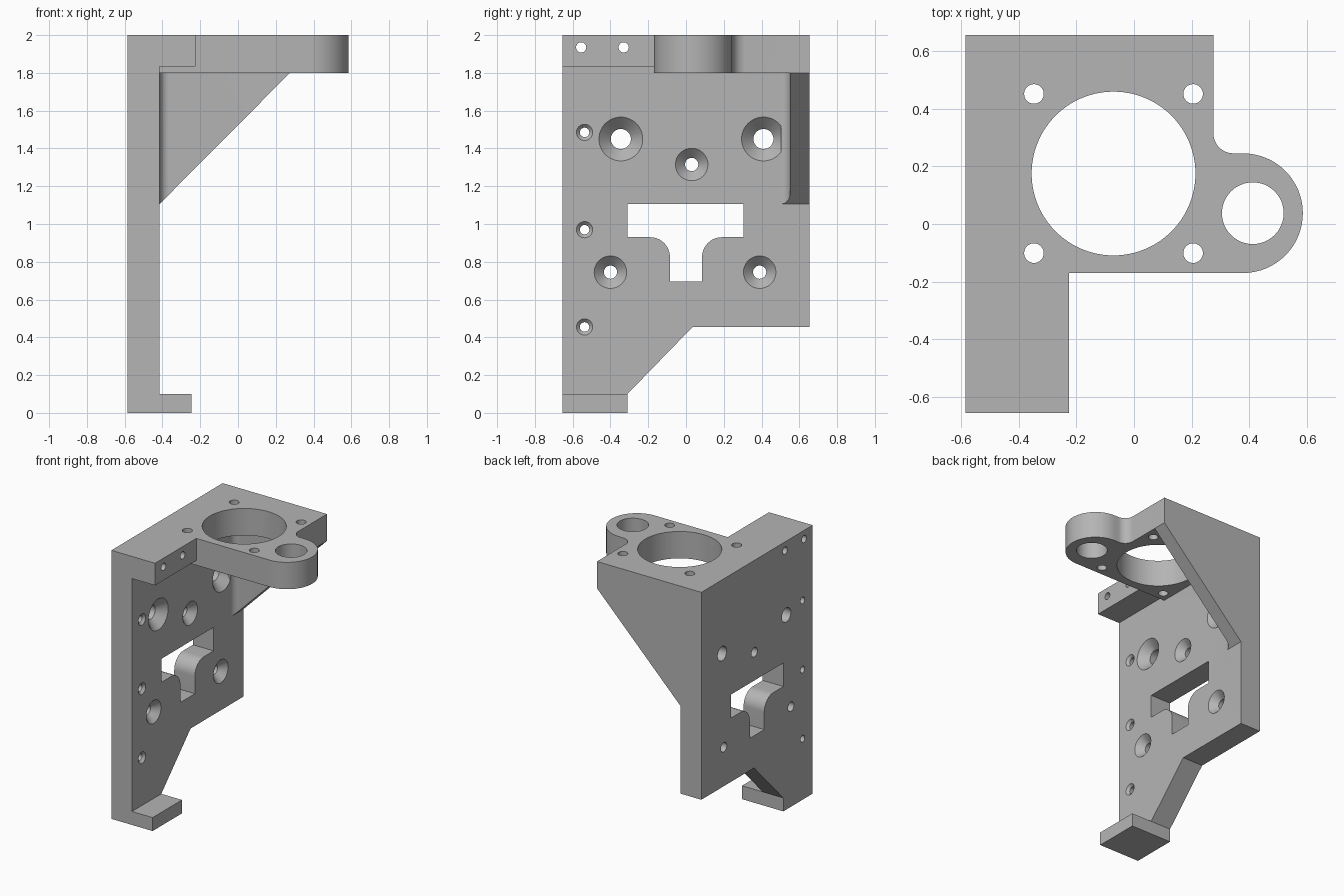
import bpy
import bmesh
from math import sin, cos, radians, tau

cube = bpy.data.objects.get("Cube")
if cube:
    bpy.data.objects.remove(cube)

grey = bpy.data.materials.new("light_grey")
grey.use_nodes = True
colour = (0.46, 0.46, 0.46, 1)
grey.diffuse_color = colour
grey.node_tree.nodes["Principled BSDF"].inputs["Base Color"].default_value = colour

# Maps profile coordinates (a, b) and distance along the axis to a 3D point
PLACE = {
    "x": lambda a, b, d: (d, a, b),
    "y": lambda a, b, d: (a, d, b),
    "z": lambda a, b, d: (a, b, d),
}


def loft(name, sections, axis):
    """Solid through a series of (distance, outline) sections."""
    bm = bmesh.new()
    rings = [[bm.verts.new(PLACE[axis](a, b, d)) for a, b in pts] for d, pts in sections]
    n = len(rings[0])
    bm.faces.new(rings[0])
    bm.faces.new(rings[-1])
    for low, high in zip(rings, rings[1:]):
        for i in range(n):
            j = (i + 1) % n
            bm.faces.new((low[i], low[j], high[j], high[i]))
    bmesh.ops.recalc_face_normals(bm, faces=bm.faces)
    mesh = bpy.data.meshes.new(name)
    bm.to_mesh(mesh)
    bm.free()
    mesh.materials.append(grey)
    obj = bpy.data.objects.new(name, mesh)
    bpy.context.collection.objects.link(obj)
    return obj


def prism(name, pts, axis, lo, hi):
    return loft(name, [(lo, pts), (hi, pts)], axis)


def box(name, x0, x1, y0, y1, z0, z1):
    return prism(name, [(x0, y0), (x1, y0), (x1, y1), (x0, y1)], "z", z0, z1)


def arc(a, b, r, start, end, steps=12):
    angles = [radians(start + (end - start) * i / steps) for i in range(steps + 1)]
    return [(a + r * cos(t), b + r * sin(t)) for t in angles]


def circle(a, b, r, n=48):
    return [(a + r * cos(tau * i / n), b + r * sin(tau * i / n)) for i in range(n)]


def combine(target, tool, operation):
    mod = target.modifiers.new("combine", "BOOLEAN")
    mod.operation = operation
    mod.solver = "EXACT"
    mod.object = tool
    bpy.context.view_layer.objects.active = target
    bpy.ops.object.modifier_apply(modifier=mod.name)
    bpy.data.objects.remove(tool)


BACK, FACE = -0.585, -0.415      # the two sides of the upright plate
SIDE, TOP, UNDER = 0.655, 2.0, 1.8

# Upright plate with its stepped lower edge
bracket = prism("bracket", [(-SIDE, 0), (-0.31, 0), (-0.31, 0.1), (0.035, 0.455),
                            (SIDE, 0.455), (SIDE, TOP), (-SIDE, TOP)], "x", BACK, FACE)

# T-shaped slot with rounded shoulders
shoulder = arc(0.19, 0.825, 0.105, 180, 90)
slot = [(0.085, 0.695)] + shoulder + [(0.305, 0.93), (0.305, 1.105), (-0.31, 1.105), (-0.31, 0.93)]
slot += [(-y, z) for y, z in reversed(shoulder)] + [(-0.085, 0.695)]
combine(bracket, prism("slot_cutter", slot, "x", -0.7, -0.3), "DIFFERENCE")

# Countersunk screw holes: y, z, outer radius, inner radius
screws = [(-0.345, 1.45, 0.116, 0.053), (0.41, 1.45, 0.116, 0.053)]
screws += [(y, z, 0.086, 0.035) for y, z in ((0.03, 1.315), (-0.4, 0.745), (0.39, 0.745))]
screws += [(-0.537, z, 0.043, 0.025) for z in (0.455, 0.97, 1.485)]
for y, z, outer, inner in screws:
    lip = 0.015
    cutter = loft("screw_cutter", [(-0.7, circle(y, z, inner)),
                                   (FACE - (outer - inner), circle(y, z, inner)),
                                   (FACE + lip, circle(y, z, outer + lip))], "x")
    combine(bracket, cutter, "DIFFERENCE")

# Foot
combine(bracket, box("foot", -0.5, -0.245, -SIDE, -0.31, 0, 0.1), "UNION")

# Top plate with a rounded lug
outline = [(-0.5, SIDE), (0.275, SIDE)] + arc(0.345, 0.315, 0.07, 180, 270)
outline += arc(0.378, 0.0375, 0.2075, 90, -90, 32) + [(-0.5, -0.17)]
combine(bracket, prism("top_plate", outline, "z", UNDER, TOP), "UNION")

# Side arm
combine(bracket, box("side_arm", -0.5, -0.225, -SIDE, -0.15, 1.835, TOP), "UNION")

# Triangular gusset with a fillet against the upright plate
wall = [(-0.5, SIDE), (0.275, SIDE), (0.275, 0.55)]
wall += arc(FACE + 0.048, 0.502, 0.048, 90, 180) + [(-0.5, 0.502)]
gusset = prism("gusset", wall, "z", 0.8, 1.9)
slope = prism("gusset_slope", [(-0.6, 0.92), (0.275, UNDER), (0.4, 1.95), (-0.6, 1.95)],
              "y", 0.4, 0.8)
combine(gusset, slope, "INTERSECT")
combine(bracket, gusset, "UNION")

# Vertical holes in the top plate
holes = [(-0.071, 0.175, 0.284, 96), (0.412, 0.0375, 0.107, 48)]
holes += [(x, y, 0.034, 32) for x in (-0.347, 0.205) for y in (-0.101, 0.451)]
for x, y, r, n in holes:
    combine(bracket, prism("top_cutter", circle(x, y, r, n), "z", 1.7, 2.1), "DIFFERENCE")

# Horizontal holes through the side arm
for y in (-0.555, -0.33):
    combine(bracket, prism("arm_cutter", circle(y, 1.935, 0.027, 32), "x", -0.7, -0.1), "DIFFERENCE")

# Smooth curves, sharp corners
bpy.ops.object.select_all(action="DESELECT")
bracket.select_set(True)
bpy.context.view_layer.objects.active = bracket
bpy.ops.object.shade_smooth_by_angle(angle=radians(25))
